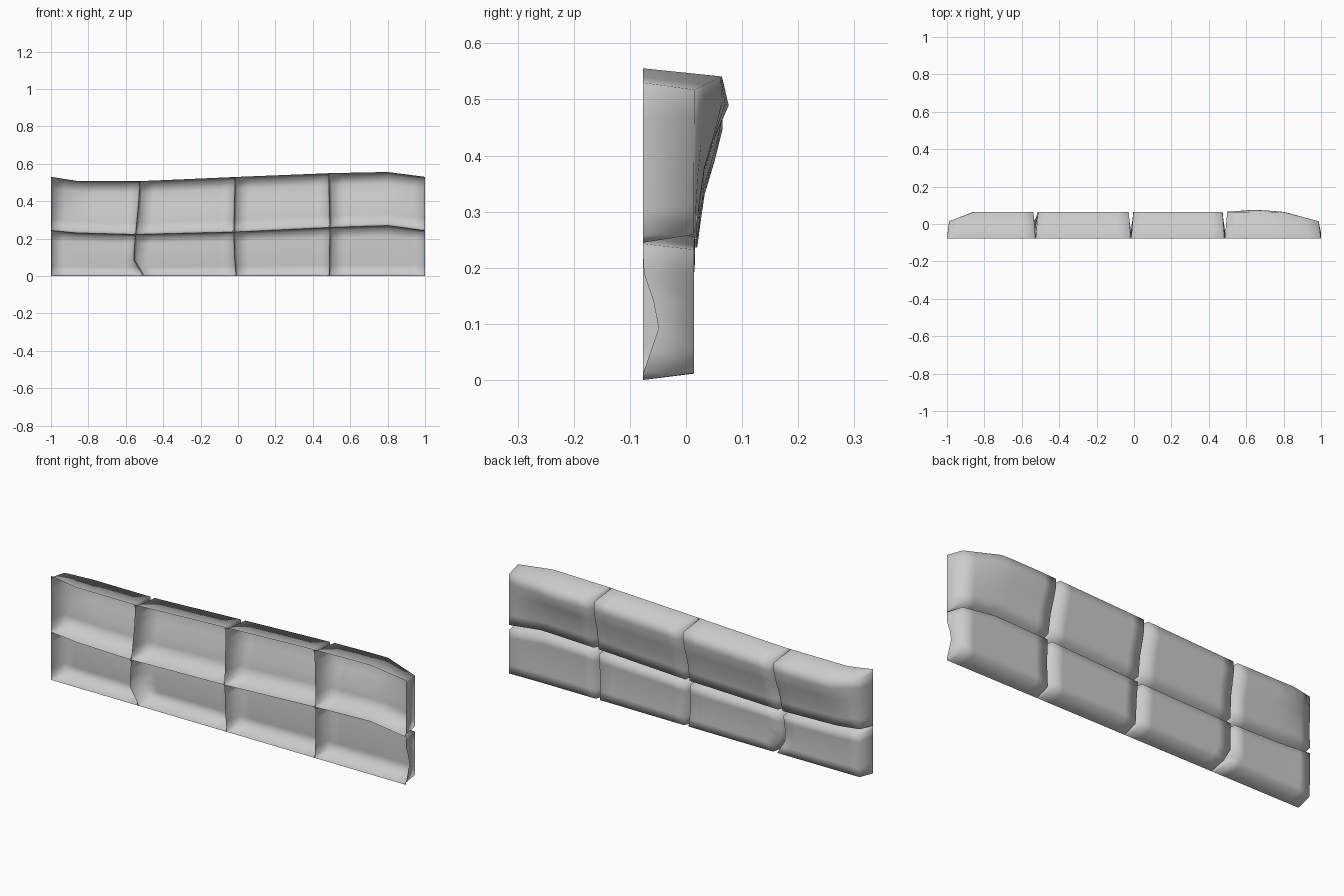
import bpy, bmesh

if "Cube" in bpy.data.objects:
    bpy.data.objects.remove(bpy.data.objects["Cube"])

FRONT = -0.077

# Piecewise-linear curve through (position, value) points
def curve(pts, p):
    if p <= pts[0][0]:
        return pts[0][1]
    for (a, va), (b, vb) in zip(pts, pts[1:]):
        if p <= b:
            return va + (vb - va) * (p - a) / (b - a)
    return pts[-1][1]

# Wavy horizontal courses (x -> z)
BOTTOM = [(-1, 0), (1, 0)]
MIDDLE = [(-1, .243), (-.86, .23), (-.55, .222), (0, .236), (.5, .26), (.8, .27), (1, .243)]
TOP = [(-1, .53), (-.86, .508), (-.5, .508), (0, .53), (.5, .55), (.8, .556), (1, .53)]

# Vertical joints (z -> x)
JOINTS = [
    [(0, -1), (.56, -1)],
    [(0, -.505), (.09, -.558), (.22, -.548), (.4, -.53), (.51, -.525)],
    [(0, -.01), (.1, -.018), (.24, -.022), (.53, -.015)],
    [(0, .488), (.25, .492), (.55, .485)],
    [(0, 1), (.56, 1)],
]

# Back relief of each course (height fraction -> y)
UPPER = [(0, .02), (.35, .032), (.78, .065), (1, .063)]
LOWER = [(0, .013), (.5, .009), (.78, .013), (1, .016)]
ENDS = [(-.99, 0), (-.86, 1), (.8, 1), (.99, 0)]


# A hollow stone: back face grid with walls running to the open front edge
def stone(name, left, right, low, high, relief):
    us = [0, .025, .15, .3, .5, .62, .85, .975, 1]
    vs = [0, .05, .22, .38, .58, .78, .95, 1]
    bm = bmesh.new()
    grid = []
    for j, v in enumerate(vs):
        row = []
        for i, u in enumerate(us):
            # solve the bent rectangle by two passes
            z = curve(low, 0) * (1 - v) + curve(high, 0) * v
            for _ in range(3):
                x = curve(left, z) * (1 - u) + curve(right, z) * u
                z = curve(low, x) * (1 - v) + curve(high, x) * v
            rim = i in (0, len(us) - 1) or j in (0, len(vs) - 1)
            y = FRONT
            if not rim:
                e = curve(ENDS, x)
                t = (v - .05) / .9
                full = curve(relief, t)
                y = .014 + (full - .014) * e
                if relief is UPPER and right is JOINTS[4]:
                    y += .012 * max(0, 1 - abs(x - .65) / .16) * max(0, 1 - abs(v - .78) / .2)
            elif right is JOINTS[4] and relief is LOWER and i == len(us) - 1:
                # chipped edge on the end stone
                y += .032 * max(0, 1 - abs(z - .103) / .093)
            row.append(bm.verts.new((x, y, z)))
        grid.append(row)
    for a, b in zip(grid, grid[1:]):
        for i in range(len(us) - 1):
            bm.faces.new((a[i], b[i], b[i + 1], a[i + 1]))
    bm.normal_update()
    if sum(f.normal.y for f in bm.faces) < 0:
        bmesh.ops.reverse_faces(bm, faces=bm.faces[:])
    for f in bm.faces:
        f.smooth = True
    mesh = bpy.data.meshes.new(name)
    bm.to_mesh(mesh)
    bm.free()
    bpy.context.collection.objects.link(bpy.data.objects.new(name, mesh))


# Two courses of four stones
for k in range(4):
    stone(f"lower_stone_{k + 1}", JOINTS[k], JOINTS[k + 1], BOTTOM, MIDDLE, LOWER)
    stone(f"upper_stone_{k + 1}", JOINTS[k], JOINTS[k + 1], MIDDLE, TOP, UPPER)
